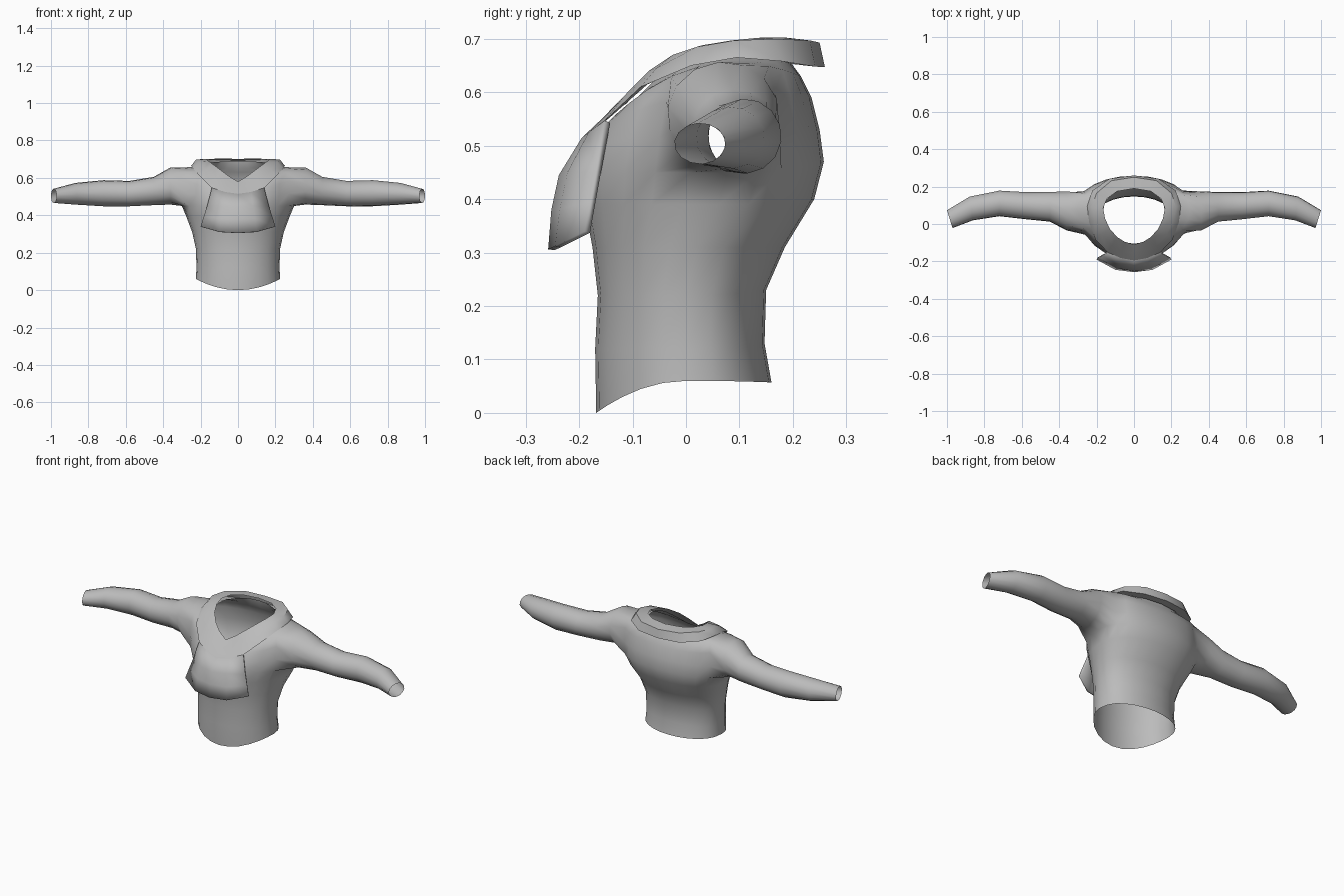
import bpy, bmesh, math

if "Cube" in bpy.data.objects:
    bpy.data.objects.remove(bpy.data.objects["Cube"])

cloth = bpy.data.materials.new("grey cloth")
cloth.diffuse_color = (0.5, 0.5, 0.5, 1)
cloth.use_nodes = True
cloth.node_tree.nodes["Principled BSDF"].inputs["Base Color"].default_value = cloth.diffuse_color


def finish(bm, name, angle=50):
    bmesh.ops.recalc_face_normals(bm, faces=bm.faces)
    me = bpy.data.meshes.new(name)
    bm.to_mesh(me)
    bm.free()
    ob = bpy.data.objects.new(name, me)
    bpy.context.collection.objects.link(ob)
    me.materials.append(cloth)
    bpy.ops.object.select_all(action='DESELECT')
    ob.select_set(True)
    bpy.context.view_layer.objects.active = ob
    bpy.ops.object.shade_smooth_by_angle(angle=math.radians(angle))
    return ob


def mirrored(half):
    """Half row from the front centre outwards -> full row, left to right."""
    return [(-x, y, z) for x, y, z in reversed(half[1:])] + list(half)


# --- Shirt body: half width, front y, side y, back y, front z, side z, back z
rows = [
    (.225, -.168, .00, .160, .00, .060, .057),
    (.222, -.170, .00, .147, .12, .12, .13),
    (.225, -.165, .00, .150, .22, .22, .23),
    (.245, -.175, .02, .185, .31, .31, .31),
    (.275, -.190, .06, .240, .39, .39, .40),
    (.300, -.195, .08, .258, .45, .45, .47),
    (.310, -.180, .08, .250, .50, .52, .53),
    (.310, -.155, .08, .235, .535, .60, .59),
    (.300, -.135, .08, .215, .555, .655, .63),
    (.230, -.120, .08, .200, .565, .660, .65),
    (.165, -.105, .06, .190, .57, .68, .69),
]
N = 24
bm = bmesh.new()
grid = []
for hw, yf, ys, yb, zf, zs, zb in rows:
    ring = []
    for i in range(N):
        a = 2 * math.pi * i / N
        s, c = math.sin(a), -math.cos(a)          # i = 0 is the front
        if c < 0:
            y, zc = ys + c * (ys - yf), zf
        else:
            y, zc = ys + c ** .85 * (yb - ys), zb
        ring.append(bm.verts.new((hw * s, y, zs * s * s + zc * c * c)))
    grid.append(ring)

LO, HI = 5, 8          # rows bounding the armholes
for r in range(len(rows) - 1):
    for i in range(N):
        if LO <= r < HI and (4 <= i < 8 or 16 <= i < 20):
            continue
        j = (i + 1) % N
        bm.faces.new((grid[r][i], grid[r][j], grid[r + 1][j], grid[r + 1][i]))

# --- Sleeves grown from the armholes: x, y centre, y radius, z centre, z radius, cuff skew
sleeve = [
    (.36, .070, .105, .557, .100, 0),
    (.45, .092, .080, .530, .076, 0),
    (.58, .098, .073, .516, .068, 0),
    (.72, .110, .069, .518, .070, 0),
    (.87, .083, .064, .515, .058, .008),
    (.985, .026, .048, .504, .038, .015),
]
for side, c0 in ((1, 4), (-1, 16)):
    cols = list(range(c0, c0 + 5))
    loop = [grid[LO][c] for c in cols]
    loop += [grid[r][cols[-1]] for r in range(LO + 1, HI)]
    loop += [grid[HI][c] for c in reversed(cols)]
    loop += [grid[r][cols[0]] for r in range(HI - 1, LO, -1)]
    angles = [math.atan2((v.co.z - .555) / .1, (v.co.y - .065) / .11) for v in loop]
    n = len(loop)
    # ease the angles towards an even spacing
    turn = 1 if side > 0 else -1
    angles = [angles[0] + turn * 2 * math.pi * k / n for k in range(n)]
    prev = loop
    for x, yc, ry, zc, rz, skew in sleeve:
        cur = [bm.verts.new((side * (x + skew * math.cos(a)),
                             yc + ry * math.cos(a), zc + rz * math.sin(a))) for a in angles]
        for k in range(n):
            m = (k + 1) % n
            bm.faces.new((prev[k], prev[m], cur[m], cur[k]))
        prev = cur
finish(bm, "shirt_body_and_sleeves", 60)

# --- Collar: rolled band round the V neck
inner = [(0, -.11, .58), (.05, -.095, .61), (.09, -.07, .64), (.13, -.025, .67), (.155, .03, .688),
         (.165, .085, .697), (.145, .135, .702), (.09, .175, .703), (0, .19, .702)]
crest = [(0, -.155, .55), (.065, -.145, .562), (.12, -.115, .594), (.175, -.055, .645), (.21, .02, .685),
         (.225, .09, .697), (.2, .165, .70), (.12, .232, .697), (0, .25, .693)]
outer = [(0, -.195, .515), (.07, -.182, .525), (.14, -.152, .547), (.205, -.085, .61), (.24, .01, .65),
         (.25, .095, .665), (.222, .18, .658), (.13, .242, .648), (0, .26, .647)]
tuck = []
for k, (x, y, z) in enumerate(outer):
    f = .96 - .2 * min(1, max(0, (k - 2) / 4))
    tuck.append((x * f, .06 + (y - .06) * f, z + .005))

bm = bmesh.new()
rings = []
for half in (inner, crest, outer, tuck):
    rings.append([bm.verts.new(p) for p in mirrored(half)[1:]])   # back centre only once
for a, b in zip(rings, rings[1:]):
    for k in range(len(a)):
        m = (k + 1) % len(a)
        bm.faces.new((a[k], a[m], b[m], b[k]))
finish(bm, "collar", 50)

# --- Bib: flap hanging from the collar over the chest
bib_rows = [
    outer[:3],
    [(0, -.238, .445), (.08, -.222, .45), (.165, -.17, .45)],
    [(0, -.252, .38), (.09, -.236, .382), (.183, -.18, .395)],
    [(0, -.258, .306), (.1, -.245, .312), (.2, -.19, .34)],
]
bm = bmesh.new()
g = [[bm.verts.new(p) for p in mirrored(r)] for r in bib_rows]
for a, b in zip(g, g[1:]):
    for k in range(len(a) - 1):
        bm.faces.new((a[k], a[k + 1], b[k + 1], b[k]))
bib = finish(bm, "bib", 50)
thick = bib.modifiers.new("thickness", 'SOLIDIFY')
thick.thickness = .012
thick.offset = -1 if bib.data.polygons[0].normal.y < 0 else 1
